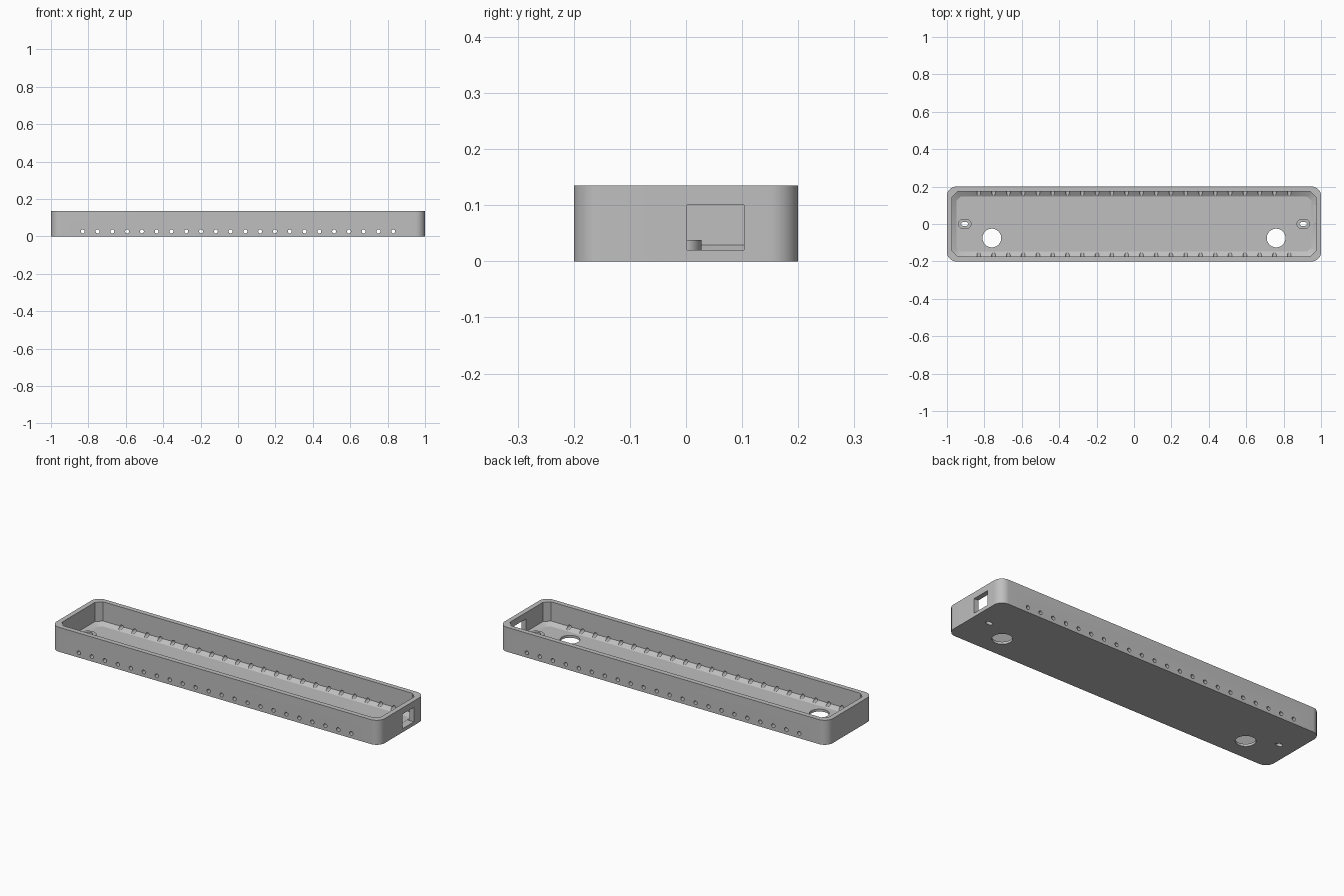
import bpy, bmesh, math

if "Cube" in bpy.data.objects:
    bpy.data.objects.remove(bpy.data.objects["Cube"])

HEIGHT, FLOOR, WALL, CHAMFER = 0.135, 0.0133, 0.027, 0.025

grey = bpy.data.materials.new("plain_grey")
grey.use_nodes = True
grey.diffuse_color = (0.52, 0.52, 0.52, 1)
grey.node_tree.nodes["Principled BSDF"].inputs["Base Color"].default_value = grey.diffuse_color


def rounded_outline(hx, hy, r, steps):
    """Counter-clockwise rectangle with arcs (or one-step chamfers) at the corners."""
    points = []
    for k, (sx, sy) in enumerate([(1, 1), (-1, 1), (-1, -1), (1, -1)]):
        for i in range(steps + 1):
            a = math.pi / 2 * (k + i / steps)
            points.append((sx * (hx - r) + r * math.cos(a), sy * (hy - r) + r * math.sin(a)))
    return points


def ellipse(cx, cy, rx, ry, n=40):
    return [(cx + rx * math.cos(2 * math.pi * i / n), cy + ry * math.sin(2 * math.pi * i / n))
            for i in range(n)]


def loft(bm, sections):
    """Closed solid through (outline, height) sections, listed from bottom to top."""
    rings = [[bm.verts.new((x, y, z)) for x, y in outline] for outline, z in sections]
    for low, high in zip(rings, rings[1:]):
        for i in range(len(low)):
            j = (i + 1) % len(low)
            bm.faces.new((low[i], low[j], high[j], high[i]))
    bm.faces.new(rings[0][::-1])
    bm.faces.new(rings[-1])


def make_object(name, bm):
    bmesh.ops.recalc_face_normals(bm, faces=bm.faces)
    mesh = bpy.data.meshes.new(name)
    bm.to_mesh(mesh)
    bm.free()
    mesh.materials.append(grey)
    obj = bpy.data.objects.new(name, mesh)
    bpy.context.collection.objects.link(obj)
    return obj


def combine(target, tool, operation):
    mod = target.modifiers.new(tool.name, "BOOLEAN")
    mod.operation, mod.object, mod.solver = operation, tool, "EXACT"
    bpy.context.view_layer.objects.active = target
    bpy.ops.object.modifier_apply(modifier=mod.name)
    bpy.data.objects.remove(tool)


# Outer shell with rounded vertical corners
bm = bmesh.new()
loft(bm, [(rounded_outline(1, 0.2, 0.05, 12), z) for z in (0, HEIGHT)])
tray = make_object("tray", bm)

# Cavity with chamfered corners and a sloped lower edge
bm = bmesh.new()
wide = rounded_outline(1 - WALL, 0.2 - WALL, 0.03, 1)
narrow = rounded_outline(1 - WALL - CHAMFER, 0.2 - WALL - CHAMFER, 0.022, 1)
loft(bm, [(narrow, FLOOR), (wide, 0.029), (wide, HEIGHT + 0.1)])
combine(tray, make_object("cavity", bm), "DIFFERENCE")

# Oval screw bosses at both ends
bm = bmesh.new()
for side in (-1, 1):
    loft(bm, [(ellipse(side * 0.905, 0, 0.037, 0.028), z) for z in (FLOOR / 2, 0.038)])
combine(tray, make_object("screw_bosses", bm), "UNION")

# Screw slots and round floor holes
bm = bmesh.new()
for side in (-1, 1):
    loft(bm, [(ellipse(side * 0.905, 0, 0.019, 0.012), z) for z in (-0.05, 0.1)])
    loft(bm, [(ellipse(side * 0.76, -0.075, 0.05, 0.05), z) for z in (-0.05, 0.0155)])
combine(tray, make_object("floor_holes", bm), "DIFFERENCE")

# Row of small holes through the long walls
bm = bmesh.new()
for i in range(22):
    loft(bm, [(ellipse(-0.83 + i * 1.66 / 21, 0.0267, 0.0105, 0.0105, 20), z) for z in (-0.3, 0.3)])
for v in bm.verts:
    v.co.y, v.co.z = v.co.z, v.co.y
combine(tray, make_object("wall_holes", bm), "DIFFERENCE")

# Rectangular port in one end wall
bm = bmesh.new()
port = [(0.945, 0.002), (1.1, 0.002), (1.1, 0.103), (0.945, 0.103)]
loft(bm, [(port, z) for z in (0.02, 0.1)])
combine(tray, make_object("end_port", bm), "DIFFERENCE")

bpy.ops.object.select_all(action="DESELECT")
tray.select_set(True)
bpy.context.view_layer.objects.active = tray
bpy.ops.object.shade_smooth_by_angle(angle=math.radians(25))
